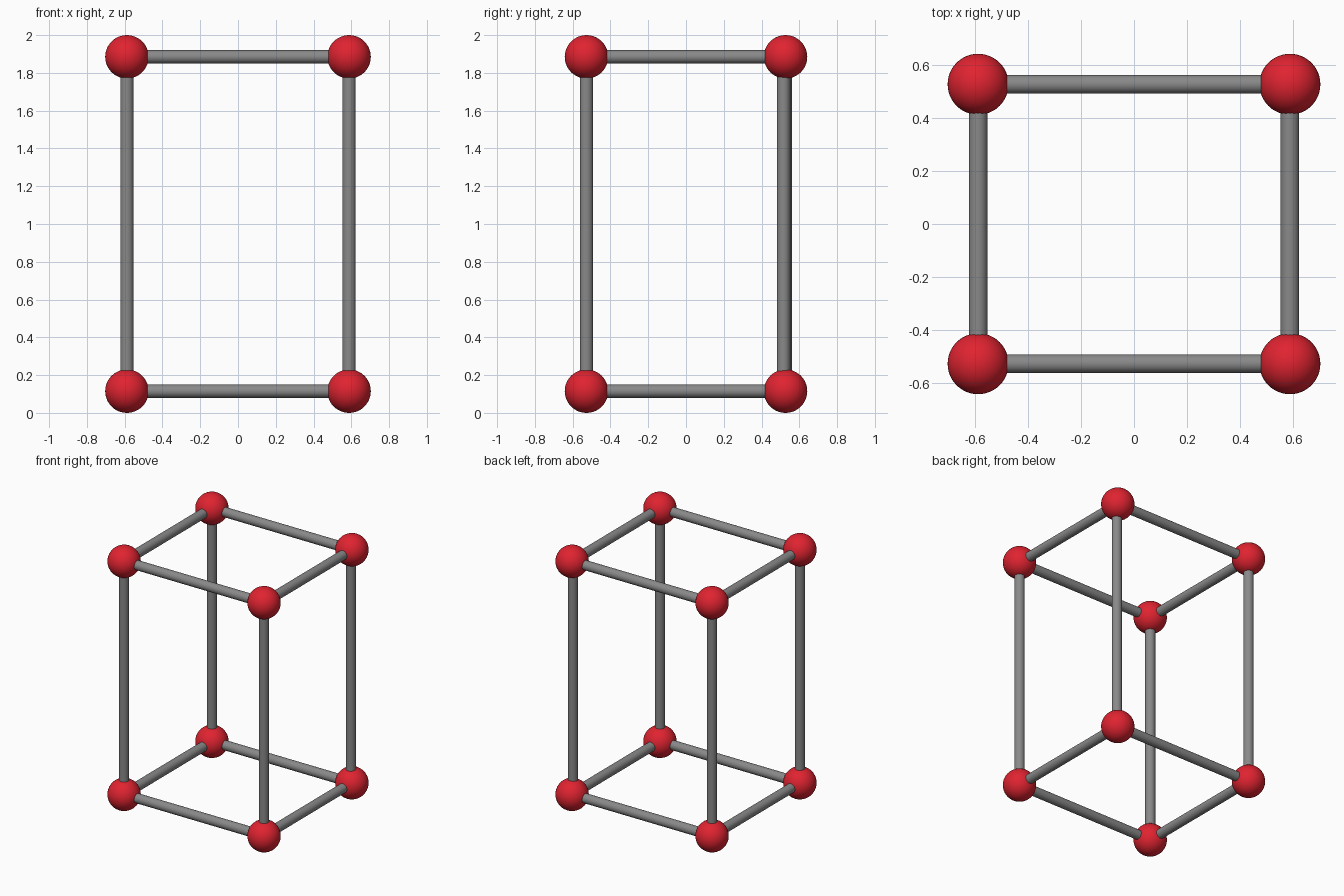
import bpy
from mathutils import Vector

if "Cube" in bpy.data.objects:
    bpy.data.objects.remove(bpy.data.objects["Cube"])

X, Y = 0.588, 0.527          # corner positions
R_BALL, R_ROD = 0.115, 0.035
Z0, Z1 = R_BALL, 2 - R_BALL


def material(name, rgb):
    m = bpy.data.materials.new(name)
    m.diffuse_color = (*rgb, 1)
    m.use_nodes = True
    m.node_tree.nodes["Principled BSDF"].inputs["Base Color"].default_value = m.diffuse_color
    return m


red = material("red", (0.74, 0.017, 0.03))
grey = material("grey", (0.25, 0.25, 0.25))


def finish(name, mat):
    ob = bpy.context.object
    ob.name = name
    ob.data.materials.append(mat)
    bpy.ops.object.shade_smooth_by_angle()


def ball(name, loc):
    bpy.ops.mesh.primitive_uv_sphere_add(segments=48, ring_count=24, radius=R_BALL, location=loc)
    finish(name, red)


def rod(name, a, b):
    a, b = Vector(a), Vector(b)
    d = b - a
    bpy.ops.mesh.primitive_cylinder_add(
        vertices=32, radius=R_ROD, depth=d.length, location=(a + b) / 2,
        rotation=d.to_track_quat('Z', 'Y').to_euler())
    finish(name, grey)


# Corner balls and horizontal rods, bottom and top
for level, z in (("bottom", Z0), ("top", Z1)):
    for x in (-X, X):
        for y in (-Y, Y):
            ball(level + "_corner_ball", (x, y, z))
    for s in (-1, 1):
        rod(level + "_width_rod", (-X, s * Y, z), (X, s * Y, z))
        rod(level + "_depth_rod", (s * X, -Y, z), (s * X, Y, z))

# Upright posts; the back right one sits slightly inward
for x in (-X, X):
    for y in (-Y, Y):
        py = y - 0.01 if x > 0 and y > 0 else y
        rod("upright_post", (x, py, Z0), (x, py, Z1))
